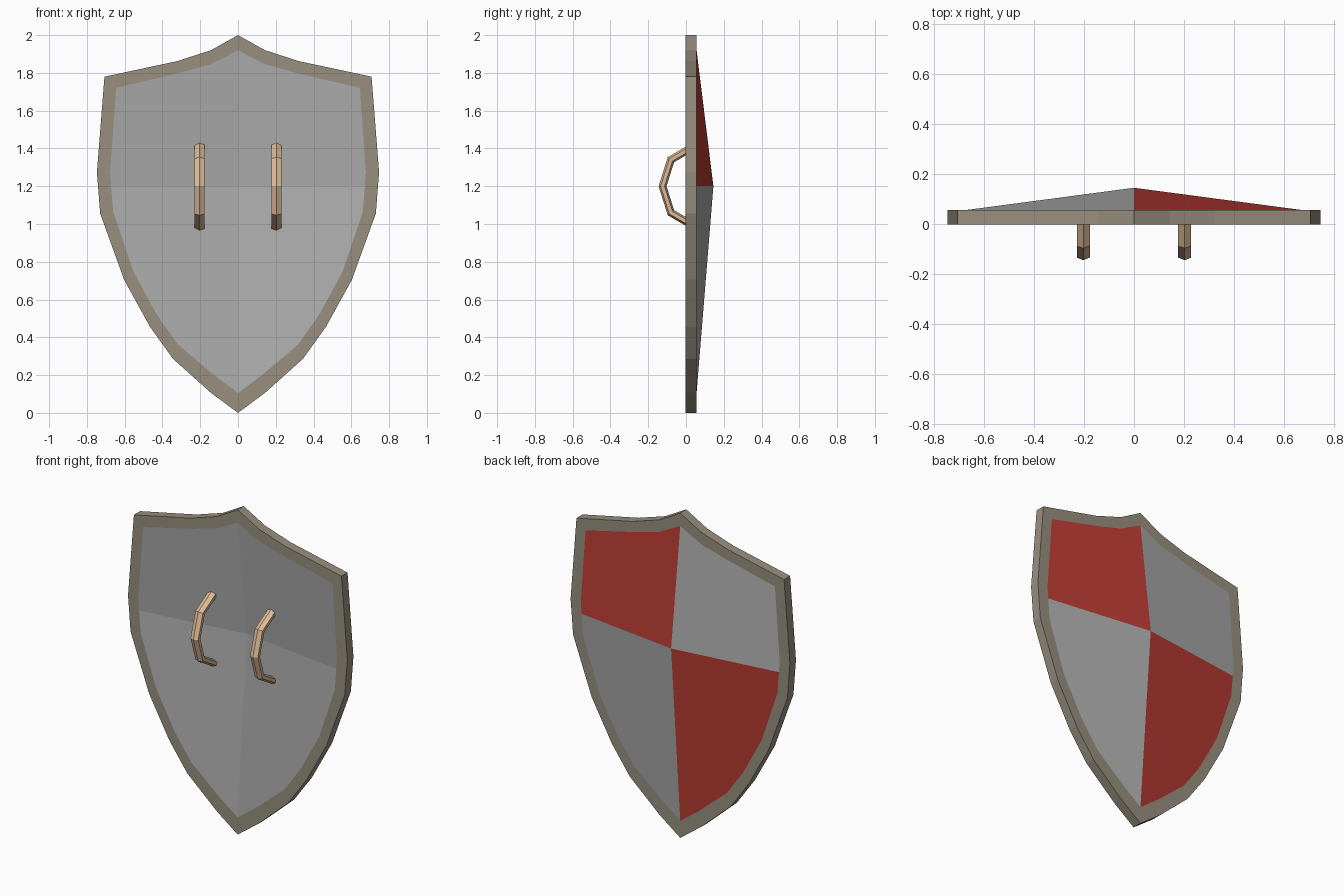
import bpy
import bmesh
import math
from mathutils import Vector

cube = bpy.data.objects.get("Cube")
if cube:
    bpy.data.objects.remove(cube)


def make_material(name, color):
    mat = bpy.data.materials.new(name)
    mat.use_nodes = True
    mat.diffuse_color = (*color, 1)
    bsdf = mat.node_tree.nodes["Principled BSDF"]
    bsdf.inputs["Base Color"].default_value = (*color, 1)
    bsdf.inputs["Roughness"].default_value = 0.8
    return mat


GREY = make_material("grey_paint", (0.42, 0.42, 0.42))
RED = make_material("red_paint", (0.50, 0.045, 0.035))
BRONZE = make_material("dull_bronze", (0.31, 0.275, 0.21))
TAN = make_material("tan_leather", (0.72, 0.49, 0.31))


def finish(name, bm, mats):
    mesh = bpy.data.meshes.new(name)
    bm.to_mesh(mesh)
    bm.free()
    for mat in mats:
        mesh.materials.append(mat)
    obj = bpy.data.objects.new(name, mesh)
    bpy.context.collection.objects.link(obj)
    return obj


# Half outlines (x, z) from the top tip down to the bottom tip
OUTER = [(0, 2), (.143, 1.92), (.323, 1.862), (.707, 1.78), (.747, 1.273), (.741, 1.2),
         (.73, 1.056), (.603, .705), (.466, .456), (.344, .286), (.143, .106), (0, 0)]
INNER = [(0, 1.92), (.143, 1.846), (.31, 1.8), (.645, 1.721), (.677, 1.273), (.672, 1.2),
         (.661, 1.066), (.556, .753), (.43, .52), (.317, .361), (.127, .2), (0, .105)]
CREASE = 5
CENTRE_Z = 1.2
RIM_FRONT, RIM_BACK = -0.003, 0.056


def full_loop(half):
    return half + [(-x, z) for x, z in half[-2:0:-1]]


# Rim: a flat ring between the two outlines, with outer and inner walls
bm = bmesh.new()
rings = [[bm.verts.new((x, y, z)) for x, z in full_loop(half)]
         for half, y in ((OUTER, RIM_FRONT), (OUTER, RIM_BACK),
                         (INNER, RIM_BACK), (INNER, RIM_FRONT))]
count = len(rings[0])
for a, b in zip(rings[:3], rings[1:]):
    for i in range(count):
        j = (i + 1) % count
        bm.faces.new((a[i], a[j], b[j], b[i]))
for i in range(count):
    j = (i + 1) % count
    bm.faces.new((rings[3][i], rings[3][j], rings[0][j], rings[0][i]))
bmesh.ops.recalc_face_normals(bm, faces=bm.faces)
finish("rim", bm, [BRONZE])


# Faces: four quarters rising to a shallow central peak
def quartered_face(name, edge_y, peak_y, facing, mats):
    bm = bmesh.new()
    loop = full_loop(INNER)
    verts = [bm.verts.new((x, edge_y, z)) for x, z in loop]
    peak = bm.verts.new((0, peak_y, CENTRE_Z))
    last = len(INNER) - 1
    stops = [0, CREASE, last, len(loop) - CREASE, len(loop)]
    for start, end in zip(stops, stops[1:]):
        arc = [verts[i % len(loop)] for i in range(start, end + 1)]
        face = bm.faces.new([peak] + arc)
        face.normal_update()
        if face.normal.y * facing < 0:
            face.normal_flip()
        c = face.calc_center_median()
        if len(mats) > 1 and c.x * (c.z - CENTRE_Z) > 0:
            face.material_index = 1
    return finish(name, bm, mats)


quartered_face("painted_face", RIM_BACK, 0.145, 1, [GREY, RED])
quartered_face("inner_face", RIM_FRONT, 0.088, -1, [GREY])

# Handles: six-sided bent grips, with their ends sunk into the inner face
GRIP = [(.065, 1.425), (-.08, 1.34), (-.124, 1.2), (-.08, 1.06), (.065, .975)]


def make_handle(name, x):
    bm = bmesh.new()
    path = [Vector((x, y, z)) for y, z in GRIP]
    rings = []
    for i, p in enumerate(path):
        before = (p - path[i - 1]).normalized() if i else None
        after = (path[i + 1] - p).normalized() if i < len(path) - 1 else None
        tangent = ((before or after) + (after or before)).normalized()
        miter = 1 / tangent.dot(after or before)
        side = Vector((1, 0, 0))
        out = side.cross(tangent)
        ring = []
        for k in range(6):
            a = math.tau * k / 6
            ring.append(bm.verts.new(p + side * math.sin(a) * 0.03
                                     + out * math.cos(a) * 0.02 * miter))
        rings.append(ring)
    for a, b in zip(rings, rings[1:]):
        for k in range(6):
            m = (k + 1) % 6
            bm.faces.new((a[k], a[m], b[m], b[k]))
    bm.faces.new(rings[0])
    bm.faces.new(rings[-1])
    bmesh.ops.recalc_face_normals(bm, faces=bm.faces)
    return finish(name, bm, [TAN])


make_handle("left_handle", 0.203)
make_handle("right_handle", -0.203)
